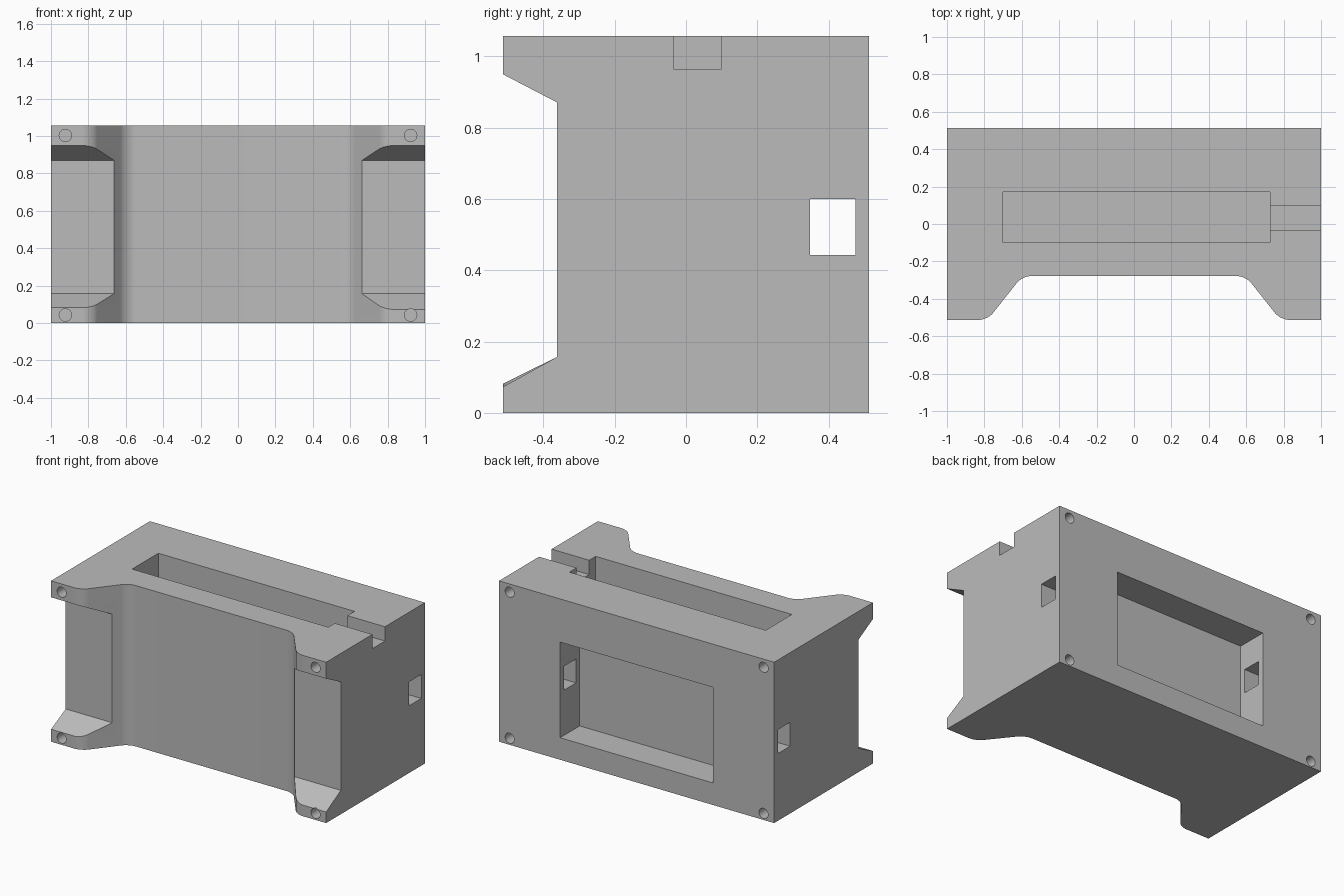
import bpy, bmesh, math
from mathutils import Matrix, Vector

cube = bpy.data.objects.get("Cube")
if cube:
    bpy.data.objects.remove(cube, do_unlink=True)

HEIGHT, HALF_DEPTH = 1.057, 0.513

grey = bpy.data.materials.new("plain grey")
grey.use_nodes = True
grey.diffuse_color = (0.5, 0.5, 0.5, 1)
grey.node_tree.nodes["Principled BSDF"].inputs["Base Color"].default_value = (0.5, 0.5, 0.5, 1)


def add_object(name, bm):
    bmesh.ops.recalc_face_normals(bm, faces=bm.faces)
    mesh = bpy.data.meshes.new(name)
    bm.to_mesh(mesh)
    bm.free()
    mesh.materials.append(grey)
    obj = bpy.data.objects.new(name, mesh)
    bpy.context.collection.objects.link(obj)
    return obj


def prism(points, offset):
    """Extrude a flat outline along the offset vector."""
    bm = bmesh.new()
    face = bm.faces.new([bm.verts.new(p) for p in points])
    extruded = bmesh.ops.extrude_face_region(bm, geom=[face], use_keep_orig=True)
    verts = [v for v in extruded["geom"] if isinstance(v, bmesh.types.BMVert)]
    bmesh.ops.translate(bm, verts=verts, vec=offset)
    return bm


def box(x0, x1, y0, y1, z0, z1):
    return prism([(x0, y0, z0), (x1, y0, z0), (x1, y1, z0), (x0, y1, z0)], (0, 0, z1 - z0))


def cut(body, name, bm):
    """Subtract a shape from the body, then discard it."""
    cutter = add_object(name, bm)
    cutter.hide_render = True
    mod = body.modifiers.new(name, 'BOOLEAN')
    mod.operation, mod.solver, mod.object = 'DIFFERENCE', 'EXACT', cutter
    bpy.context.view_layer.objects.active = body
    bpy.ops.object.modifier_apply(modifier=mod.name)
    bpy.data.objects.remove(cutter, do_unlink=True)


# Body: block with a wide, rounded recess along the front
half = [(0.597, -0.278), (0.783, -HALF_DEPTH), (1, -HALF_DEPTH), (1, HALF_DEPTH)]
outline = half + [(-x, y) for x, y in reversed(half)]
bm = prism([(x, y, 0) for x, y in outline], (0, 0, HEIGHT))
bends = [e for e in bm.edges
         if abs(e.verts[0].co.z - e.verts[1].co.z) > 0.5 and abs(e.verts[0].co.x) < 0.9]
bmesh.ops.bevel(bm, geom=bends, offset=0.048, segments=10, profile=0.5, affect='EDGES')
body = add_object("housing", bm)

# Corner recesses with sloped ends on the two front legs
for side, low in ((1, 0.073), (-1, 0.082)):
    slope_low = (0.157 - low) / (HALF_DEPTH - 0.361)
    slope_high = 0.52
    front = 0.6
    reach = front - 0.361
    profile = [(-front, 0.157 - slope_low * reach), (-0.361, 0.157),
               (-0.361, 0.87), (-front, 0.87 + slope_high * reach)]
    cut(body, "leg_recess", prism([(side * 0.5, y, z) for y, z in profile], (side * 0.6, 0, 0)))

# Deep slot in the top, with a shallow cable notch to the left side
cut(body, "top_slot", box(-0.7, 0.727, -0.1, 0.172, 0.14, 1.2))
cut(body, "cable_notch", box(0.7, 1.1, -0.033, 0.098, 0.963, 1.2))

# Back pocket and the square passage running through it side to side
cut(body, "back_pocket", box(-0.556, 0.556, 0.31, 0.6, 0.145, 0.773))
cut(body, "side_passage", box(-1.1, 1.1, 0.347, 0.475, 0.442, 0.599))

# Blind screw holes at the corners of front and back
for x in (-0.923, 0.923):
    for z in (0.043, 1.003):
        for y in (-HALF_DEPTH, HALF_DEPTH):
            bm = bmesh.new()
            bmesh.ops.create_cone(
                bm, cap_ends=True, segments=32, radius1=0.033, radius2=0.033, depth=0.4,
                matrix=Matrix.Translation(Vector((x, y, z))) @ Matrix.Rotation(math.pi / 2, 4, 'X'))
            cut(body, "screw_hole", bm)

# Smooth the rounded bends, keep all corners crisp
bpy.ops.object.select_all(action='DESELECT')
body.select_set(True)
bpy.context.view_layer.objects.active = body
bpy.ops.object.shade_smooth_by_angle(angle=math.radians(20))
